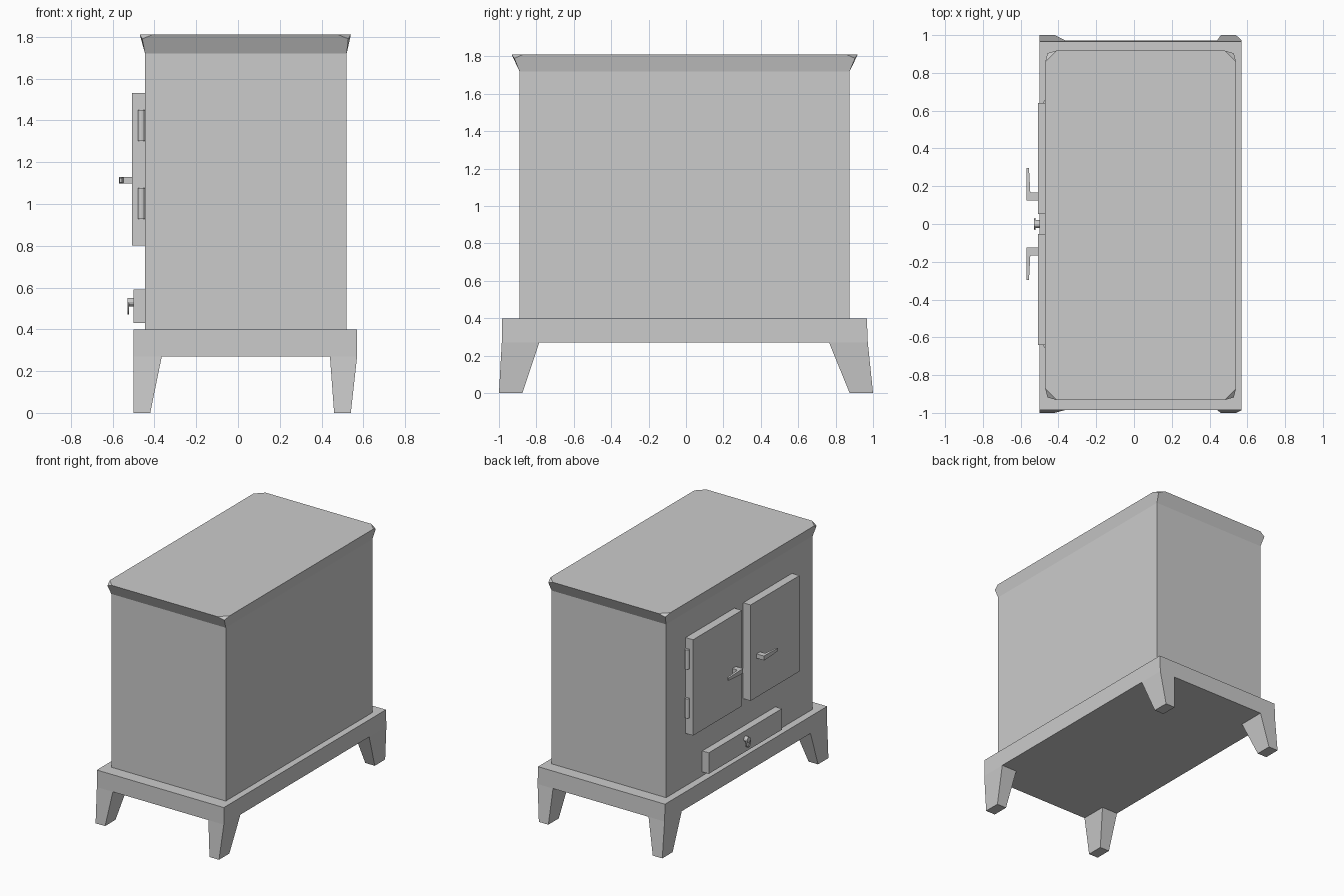
import bpy, bmesh
from mathutils import Matrix, Vector

if "Cube" in bpy.data.objects:
    bpy.data.objects.remove(bpy.data.objects["Cube"])


def finish(name, bm):
    bmesh.ops.recalc_face_normals(bm, faces=bm.faces[:])
    me = bpy.data.meshes.new(name)
    bm.to_mesh(me)
    bm.free()
    ob = bpy.data.objects.new(name, me)
    bpy.context.collection.objects.link(ob)
    return ob


def rect(x0, x1, y0, y1, z):
    return [(x0, y0, z), (x1, y0, z), (x1, y1, z), (x0, y1, z)]


def add_loft(bm, a, b):
    va, vb = [bm.verts.new(p) for p in a], [bm.verts.new(p) for p in b]
    n = len(va)
    for i in range(n):
        j = (i + 1) % n
        bm.faces.new((va[i], va[j], vb[j], vb[i]))
    bm.faces.new(va[::-1])
    bm.faces.new(vb)


def loft(name, a, b):
    bm = bmesh.new()
    add_loft(bm, a, b)
    return finish(name, bm)


def box(name, x0, x1, y0, y1, z0, z1):
    return loft(name, rect(x0, x1, y0, y1, z0), rect(x0, x1, y0, y1, z1))


def cylinder(name, r, length, matrix, sides=12):
    bm = bmesh.new()
    bmesh.ops.create_cone(bm, cap_ends=True, segments=sides, radius1=r, radius2=r,
                          depth=length, matrix=matrix)
    return finish(name, bm)


# Stove body
BX0, BX1, BY0, BY1 = -0.445, 0.52, -0.89, 0.875
box("stove_body", BX0, BX1, BY0, BY1, 0.40, 1.72)

# Flared top plate with clipped corners
bm = bmesh.new()
X0, X1, Y0, Y1, ZT, C = -0.47, 0.54, -0.932, 0.918, 1.81, 0.06
low = [bm.verts.new(p) for p in rect(BX0, BX1, BY0, BY1, 1.72)]
mid = [bm.verts.new(p) for p in rect(X0 + .012, X1 - .012, Y0 + .014, Y1 - .014, 1.79)]
octo = []
for (x, y, z), ax in zip(rect(X0, X1, Y0, Y1, ZT), (1, 0, 1, 0)):
    px = bm.verts.new((x + (C if x < 0 else -C), y, z))
    py = bm.verts.new((x, y + (C if y < 0 else -C), z))
    octo += [py, px] if ax else [px, py]
for i in range(4):
    j = (i + 1) % 4
    bm.faces.new((low[i], low[j], mid[j], octo[2 * j], octo[2 * i + 1], mid[i]))
    bm.faces.new((mid[i], octo[2 * i + 1], octo[2 * i]))
bm.faces.new(octo)
bm.faces.new(low[::-1])
finish("top_plate", bm)

# Base plinth
loft("base_plinth", rect(-0.50, 0.57, -0.985, 0.972, 0.27), rect(-0.50, 0.57, -0.985, 0.967, 0.40))

# Tapered legs: x ranges and y ranges at foot and top
for xn, fx, tx in (("door_side", (-0.50, -0.42), (-0.50, -0.365)),
                   ("rear", (0.46, 0.54), (0.44, 0.57))):
    for yn, fy, ty in (("a", (-1.0, -0.875), (-0.985, -0.785)),
                       ("b", (0.875, 1.0), (0.765, 0.972))):
        loft(f"leg_{xn}_{yn}", rect(*fx, *fy, 0), rect(*tx, *ty, 0.27))

# Doors, hinges and handles, mirrored in y
for s, side in ((1, "left"), (-1, "right")):
    ya, yb = sorted((s * 0.053, s * 0.64))
    box(f"{side}_door", -0.508, BX0, ya, yb, 0.80, 1.53)
    for n, zc in (("upper", 1.375), ("lower", 1.0025)):
        cylinder(f"{side}_{n}_hinge", 0.017, 0.148, Matrix.Translation((-0.462, s * 0.645, zc)))
    bm = bmesh.new()
    y0, y1 = sorted((s * 0.125, s * 0.167))
    add_loft(bm, rect(-0.57, -0.508, y0, y1, 1.097), rect(-0.57, -0.508, y0, y1, 1.13))

    def section(y, xa, xb, za, zb):
        return [(xa, s * y, za), (xb, s * y, za), (xb, s * y, zb), (xa, s * y, zb)]
    add_loft(bm, section(0.167, -0.57, -0.549, 1.097, 1.13),
             section(0.297, -0.568, -0.556, 1.103, 1.124))
    finish(f"{side}_door_handle", bm)

# Ash drawer
box("ash_drawer", -0.50, BX0, -0.44, 0.44, 0.43, 0.59)

# Drawer knob and hanging ring pull
to_x = Matrix.Rotation(1.5707963, 4, 'Y')
cylinder("drawer_knob", 0.02, 0.03, Matrix.Translation((-0.515, 0, 0.53)) @ to_x)
bpy.ops.mesh.primitive_torus_add(major_radius=0.027, minor_radius=0.005, major_segments=16,
                                 minor_segments=6, location=(-0.525, 0, 0.502),
                                 rotation=(0, 1.5707963, 0))
bpy.context.object.name = "drawer_ring_pull"
